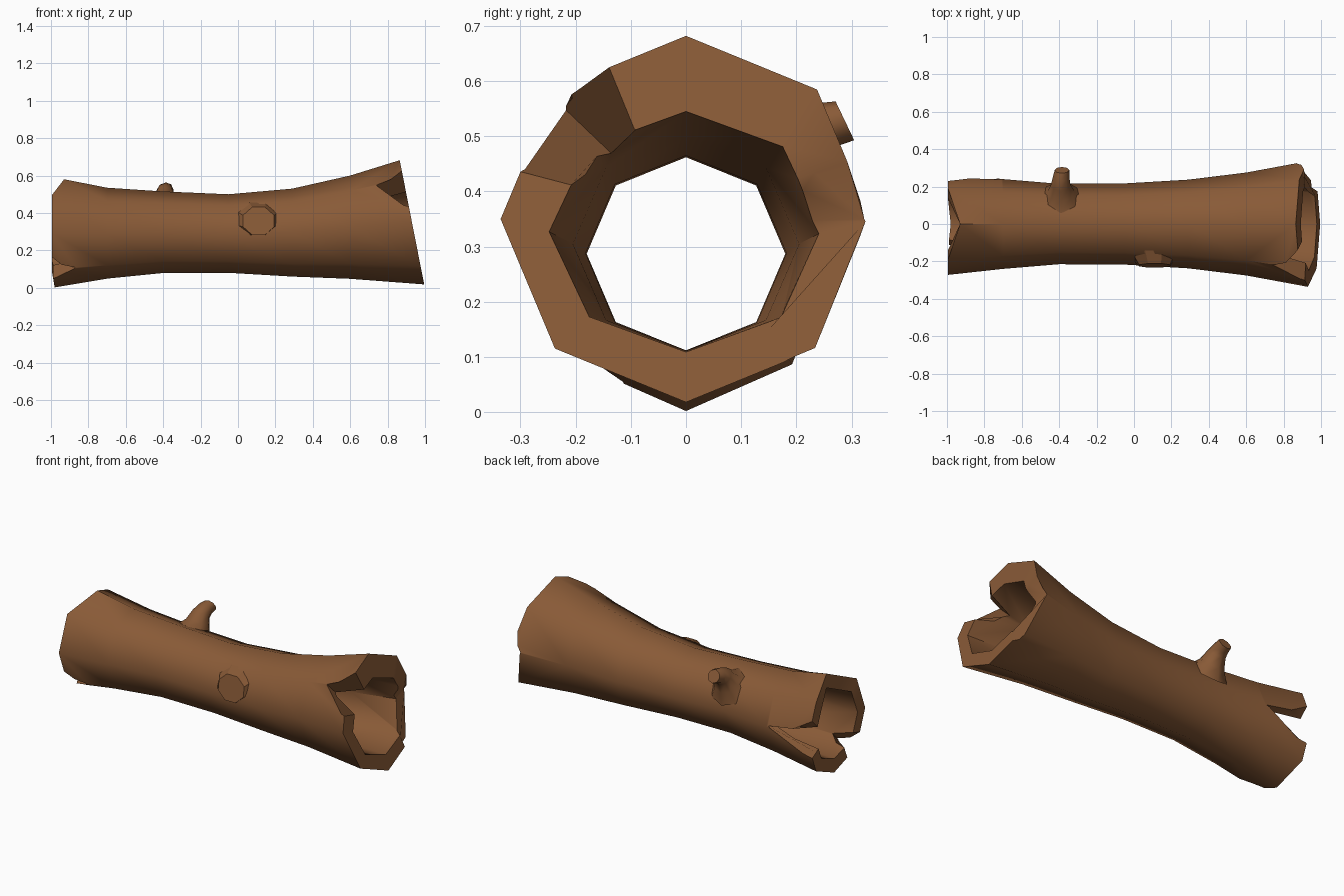
import bpy, bmesh, math
from mathutils import Vector

if "Cube" in bpy.data.objects:
    bpy.data.objects.remove(bpy.data.objects["Cube"])

bark = bpy.data.materials.new("bark_brown")
bark.diffuse_color = (0.25, 0.103, 0.038, 1)
bark.use_nodes = True
bark.node_tree.nodes["Principled BSDF"].inputs["Base Color"].default_value = bark.diffuse_color


def make_object(name, bm):
    bmesh.ops.recalc_face_normals(bm, faces=bm.faces[:])
    me = bpy.data.meshes.new(name)
    bm.to_mesh(me)
    bm.free()
    me.materials.append(bark)
    ob = bpy.data.objects.new(name, me)
    bpy.context.collection.objects.link(ob)
    return ob


def bridge(bm, a, b):
    n = len(a)
    for i in range(n):
        bm.faces.new((a[i], a[(i + 1) % n], b[(i + 1) % n], b[i]))


def smooth(ob, deg):
    bpy.ops.object.select_all(action='DESELECT')
    ob.select_set(True)
    bpy.context.view_layer.objects.active = ob
    bpy.ops.object.shade_smooth_by_angle(angle=math.radians(deg))


# Hollow log: octagonal rings (x, centre z, z radius, y radius), outside then inside
OUTER = [(-0.98, 0.291, 0.289, 0.272), (-0.7, 0.292, 0.243, 0.24), (-0.4, 0.297, 0.218, 0.215),
         (-0.05, 0.29, 0.21, 0.217), (0.29, 0.295, 0.235, 0.237), (0.6, 0.324, 0.276, 0.275),
         (0.93, 0.35, 0.332, 0.336)]
INNER = [(0.93, 0.327, 0.218, 0.248), (0.6, 0.305, 0.195, 0.205), (0.29, 0.288, 0.177, 0.182),
         (-0.4, 0.287, 0.175, 0.18), (-0.98, 0.29, 0.205, 0.2)]


def ring(bm, x, zc, rz, ry):
    out = []
    for k in range(8):
        a = k * math.pi / 4
        y, z = ry * math.cos(a), zc + rz * math.sin(a)
        px = x
        if x > 0.9:                       # slanted right end
            px = 0.999 - 0.197 * z
        elif x < -0.9:                    # uneven left end, top set back
            px = -0.93 if k == 2 else (-0.98 if k == 6 else -0.995)
        out.append(bm.verts.new((px, y, z)))
    return out


bm = bmesh.new()
rings = [ring(bm, *r) for r in OUTER + INNER]
for i in range(len(rings)):
    bridge(bm, rings[i], rings[(i + 1) % len(rings)])
bmesh.ops.triangulate(bm, faces=[f for f in bm.faces if abs(f.calc_center_median().x) > 0.9])
log = make_object("hollow_log", bm)

# Broken notches in the ends: wedge (tip, corner, corner), tapered toward the log axis
NOTCHES = [
    ((0.74, -0.215, 0.545), (0.872, -0.118, 0.63), (0.905, -0.285, 0.468), 0.34),
    ((0.87, 0.335, 0.35), (0.906, 0.29, 0.47), (0.975, 0.242, 0.118), 0.34),
    ((-0.71, 0.243, 0.30), (-0.99, 0.22, 0.42), (-0.99, 0.25, 0.2), 0.29),
    ((-0.87, -0.185, 0.11), (-0.985, -0.245, 0.165), (-0.985, -0.135, 0.06), 0.29)]
for n, (tip, c1, c2, zc) in enumerate(NOTCHES):
    tip, c1, c2 = Vector(tip), Vector(c1), Vector(c2)
    tri = [tip, tip + (c1 - tip) * 1.6, tip + (c2 - tip) * 1.6]
    bm = bmesh.new()
    a, b = [[bm.verts.new((p.x, p.y * s, zc + (p.z - zc) * s)) for p in tri] for s in (1.4, 0.4)]
    bridge(bm, a, b)
    bm.faces.new(a)
    bm.faces.new(b)
    cutter = make_object("notch_cutter", bm)
    cutter.hide_render = True
    mod = log.modifiers.new("notch", 'BOOLEAN')
    mod.operation, mod.solver, mod.object = 'DIFFERENCE', 'EXACT', cutter
    bpy.context.view_layer.objects.active = log
    bpy.ops.object.modifier_apply(modifier=mod.name)
    bpy.data.objects.remove(cutter)
smooth(log, 47)

# Bent branch stub on the back: (centre, radius, axis direction)
STUB = [((-0.39, 0.14, 0.41), 0.115, (0, 0.7, 0.7)), ((-0.39, 0.175, 0.455), 0.072, (0, 0.66, 0.75)),
        ((-0.392, 0.212, 0.503), 0.052, (0, 0.7, 0.7)), ((-0.39, 0.25, 0.52), 0.044, (0, 0.88, 0.45)),
        ((-0.385, 0.288, 0.528), 0.039, (0, 0.9, 0.43))]
bm = bmesh.new()
loops = []
for c, r, d in STUB:
    u = Vector((1, 0, 0))
    v = Vector(d).normalized().cross(u)
    loops.append([bm.verts.new(Vector(c) + r * (math.cos(k * math.pi / 4) * u + math.sin(k * math.pi / 4) * v))
                  for k in range(8)])
for a, b in zip(loops, loops[1:]):
    bridge(bm, a, b)
bm.faces.new(loops[0])
bm.faces.new(loops[-1])
smooth(make_object("branch_stub", bm), 50)

# Sawn-off branch knot on the front: base lies on the facet, cap is upright
bm = bmesh.new()
base, cap = [], []
for k in range(8):
    c, s = math.cos((k + 0.5) * math.pi / 4), math.sin((k + 0.5) * math.pi / 4)
    z = 0.369 + 0.094 * s
    base.append(bm.verts.new((0.105 + 0.118 * c, -0.208 + (z - 0.295) * 0.41, z)))
    cap.append(bm.verts.new((0.11 + 0.09 * c, -0.222 + 0.04 * s * 0.3, 0.357 + 0.08 * s)))
bridge(bm, base, cap)
bm.faces.new(base)
bm.faces.new(cap)
smooth(make_object("branch_knot", bm), 30)
